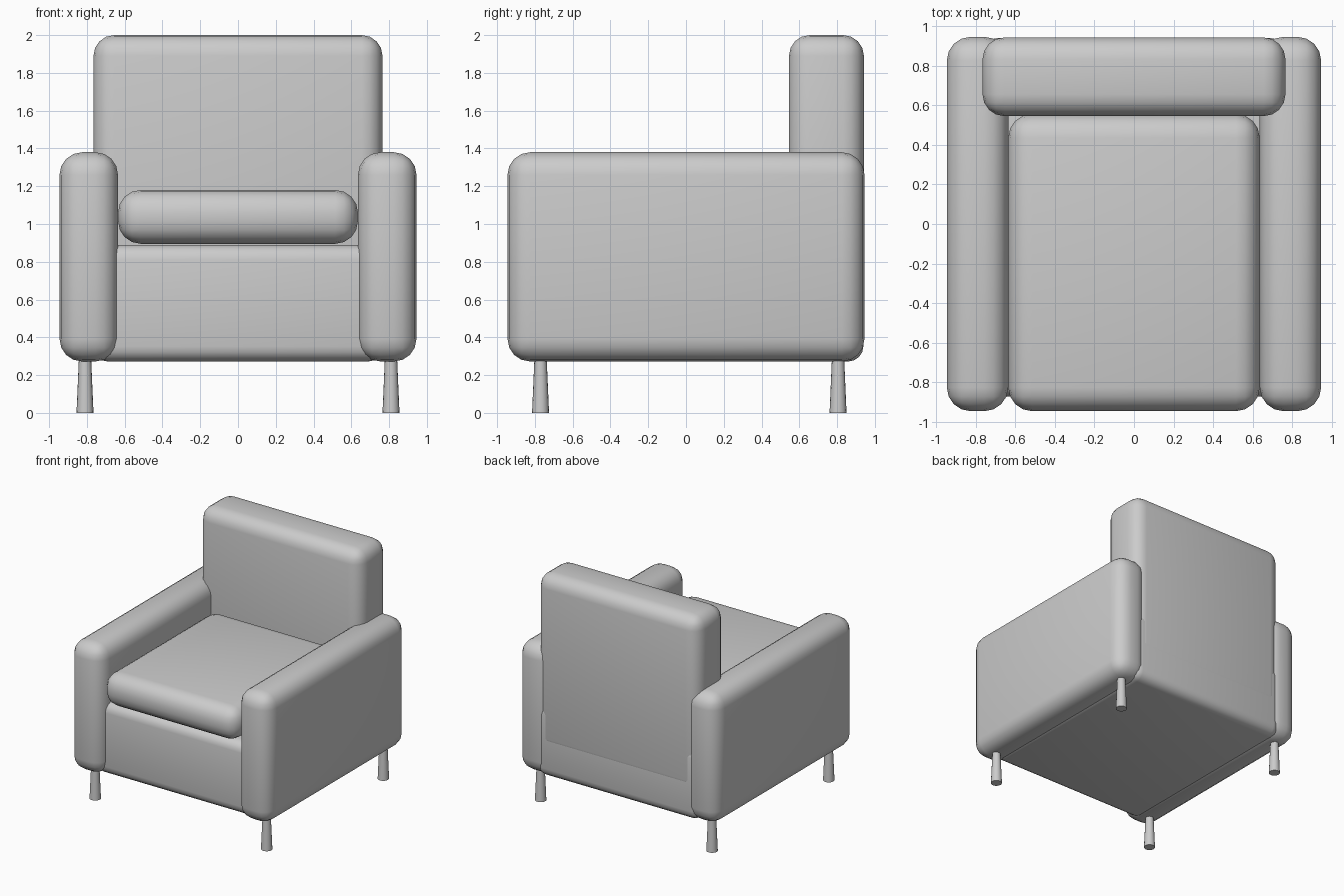
import bpy

cube = bpy.data.objects.get("Cube")
if cube:
    bpy.data.objects.remove(cube, do_unlink=True)

grey = bpy.data.materials.new("soft grey")
grey.use_nodes = True
color = (0.6, 0.6, 0.6, 1)
grey.diffuse_color = color
grey.node_tree.nodes["Principled BSDF"].inputs["Base Color"].default_value = color


def cushion(name, low, high, radius):
    """Rounded box between two corners."""
    bpy.ops.mesh.primitive_cube_add(
        size=1, location=[(a + b) / 2 for a, b in zip(low, high)])
    ob = bpy.context.object
    ob.name = name
    ob.scale = [b - a for a, b in zip(low, high)]
    bpy.ops.object.transform_apply(location=False, rotation=False, scale=True)
    bevel = ob.modifiers.new("rounding", 'BEVEL')
    bevel.width = radius
    bevel.segments = 4
    bpy.ops.object.shade_smooth()
    ob.data.materials.append(grey)


def leg(name, x, y):
    """Round leg, wider at the floor."""
    bpy.ops.mesh.primitive_cone_add(vertices=16, radius1=0.045, radius2=0.031,
                                    depth=0.32, location=(x, y, 0.16))
    ob = bpy.context.object
    ob.name = name
    bpy.ops.object.shade_smooth_by_angle()
    ob.data.materials.append(grey)


# Upholstered body
cushion("base", (-0.77, -0.87, 0.272), (0.77, 0.939, 0.89), 0.08)
cushion("backrest", (-0.765, 0.545, 0.5), (0.765, 0.942, 2.0), 0.11)
cushion("seat_cushion", (-0.635, -0.945, 0.895), (0.635, 0.555, 1.18), 0.12)

# Arms and legs on both sides
for side, s in (("left", 1), ("right", -1)):
    x0, x1 = sorted((s * 0.635, s * 0.945))
    cushion(side + "_arm", (x0, -0.945, 0.272), (x1, 0.945, 1.38), 0.12)
    leg(side + "_front_leg", s * 0.81, -0.77)
    leg(side + "_back_leg", s * 0.81, 0.805)
